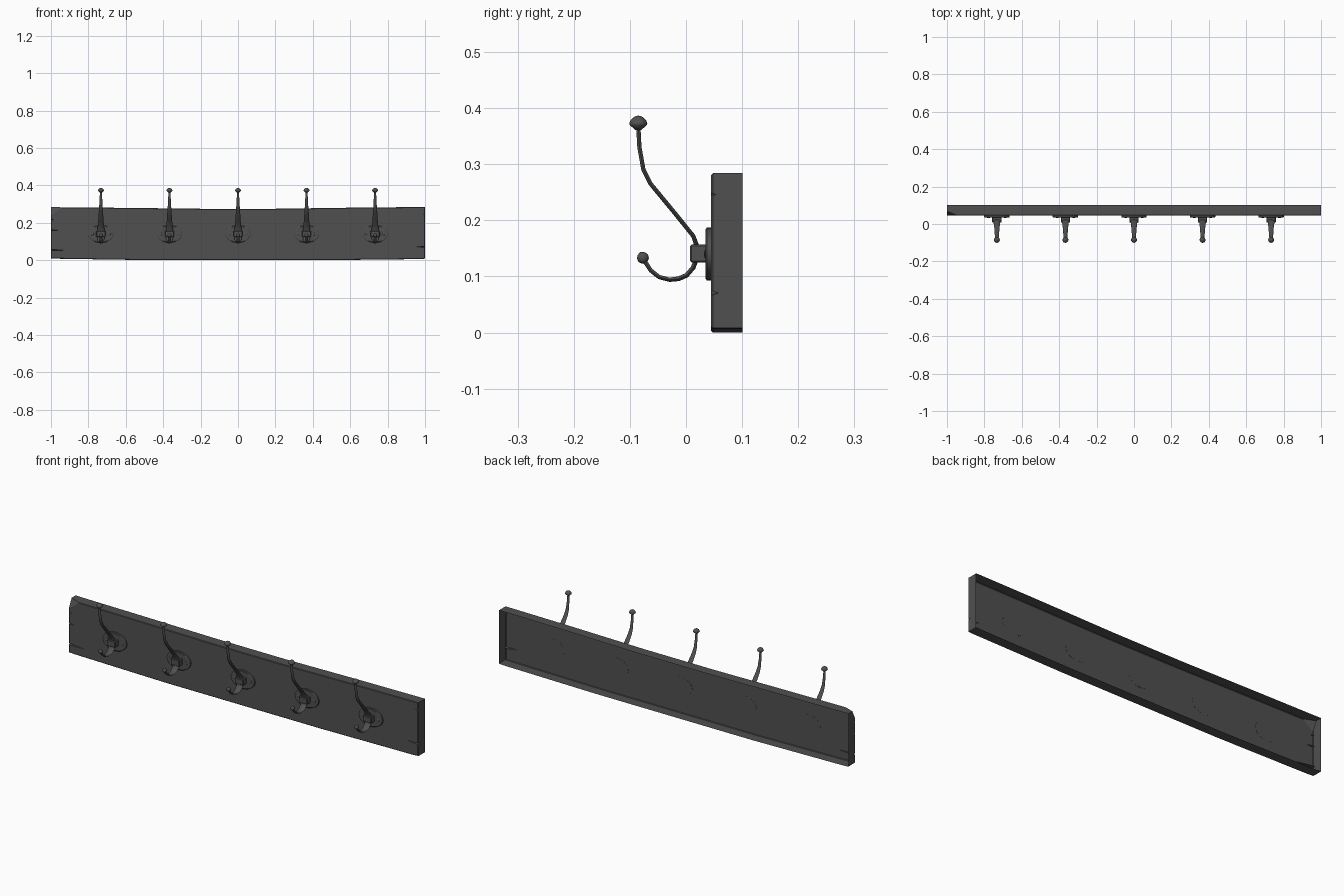
import bpy, bmesh, math
from mathutils import Vector

if "Cube" in bpy.data.objects:
    bpy.data.objects.remove(bpy.data.objects["Cube"])

dark = bpy.data.materials.new('dark_finish')
dark.diffuse_color = (0.08, 0.08, 0.08, 1)
dark.use_nodes = True
dark.node_tree.nodes["Principled BSDF"].inputs["Base Color"].default_value = dark.diffuse_color


def finish(bm, name, smooth=None):
    bmesh.ops.recalc_face_normals(bm, faces=bm.faces)
    me = bpy.data.meshes.new(name)
    bm.to_mesh(me)
    bm.free()
    me.materials.append(dark)
    ob = bpy.data.objects.new(name, me)
    bpy.context.collection.objects.link(ob)
    bpy.ops.object.select_all(action='DESELECT')
    ob.select_set(True)
    bpy.context.view_layer.objects.active = ob
    if smooth:
        bpy.ops.object.shade_smooth_by_angle(angle=math.radians(smooth))
    return ob


def sweep(name, x, path, sides=12, axis=None, smooth=40):
    """Elliptical rings along a path in the YZ plane; path = (y, z, half width, half thickness)."""
    bm = bmesh.new()
    rings = []
    for i, (y, z, w, t) in enumerate(path):
        a, b = path[max(i - 1, 0)], path[min(i + 1, len(path) - 1)]
        d = Vector(axis or (b[0] - a[0], b[1] - a[1])).normalized()
        ring = []
        for k in range(sides):
            ang = 2 * math.pi * k / sides
            s = math.sin(ang) * t
            ring.append(bm.verts.new((x + math.cos(ang) * w, y - d.y * s, z + d.x * s)))
        rings.append(ring)
    for r, q in zip(rings, rings[1:]):
        for k in range(sides):
            n = (k + 1) % sides
            bm.faces.new((r[k], r[n], q[n], q[k]))
    bm.faces.new(rings[0])
    bm.faces.new(rings[-1])
    return finish(bm, name, smooth)


def knob(name, x, base, d, profile):
    d = Vector(d).normalized()
    path = [(base[0] + d.x * h, base[1] + d.y * h, r, r) for h, r in profile]
    return sweep(name, x, path, 12, d, 50)


# Worn plank: slightly sagging outline, eased front edge, open back
FRONT, BACK = 0.045, 0.101
outline = [(-1, .01), (-.97, .008), (-.45, 0), (.45, 0), (.97, .006), (1, .008),
           (1, .284), (.95, .284), (.62, .281), (.2, .275), (-.2, .275), (-.62, .28),
           (-.95, .283), (-1, .284)]
bm = bmesh.new()
front = bm.faces.new([bm.verts.new((x, FRONT, z)) for x, z in outline])
ext = bmesh.ops.extrude_face_region(bm, geom=[front], use_keep_orig=True)
for v in ext['geom']:
    if isinstance(v, bmesh.types.BMVert):
        v.co.y = BACK
bmesh.ops.recalc_face_normals(bm, faces=bm.faces)
edges = [e for e in bm.edges if all(abs(v.co.y - FRONT) < 1e-5 for v in e.verts)]
bmesh.ops.bevel(bm, geom=edges, offset=0.003, segments=1, affect='EDGES')
board = finish(bm, 'board')


def carve(points):
    bm = bmesh.new()
    for p in points:
        bm.verts.new(p)
    bmesh.ops.convex_hull(bm, input=bm.verts[:])
    cutter = finish(bm, 'cutter')
    cutter.hide_render = True
    bpy.context.view_layer.objects.active = board
    mod = board.modifiers.new('cut', 'BOOLEAN')
    mod.operation = 'DIFFERENCE'
    mod.solver = 'EXACT'
    mod.object = cutter
    bpy.ops.object.modifier_apply(modifier=mod.name)
    bpy.data.objects.remove(cutter)


# Cracks in the board ends: side, height, length, tip rise, half height
for s, z, length, rise, h in [(-1, .16, .05, 0, .006), (-1, .055, .13, -.006, .006),
                              (-1, .215, .025, .002, .005),
                              (1, .07, .09, .006, .006), (1, .245, .025, .003, .005)]:
    carve([(s * 1.01, .04, z + h), (s * 1.01, .04, z - h), (s * 1.01, .06, z),
           (s * (1 - length), .04, z + rise)])

# Chipped top corner
carve([(-.91, .04, .296), (-1.01, .078, .296), (-1.01, .04, .22),
       (-1.01, .03, .296)])

# Open the back of the board
bm = bmesh.new()
bm.from_mesh(board.data)
bmesh.ops.delete(bm, geom=[f for f in bm.faces
                           if all(v.co.y > BACK - 1e-4 for v in f.verts)], context='FACES')
bm.to_mesh(board.data)
bm.free()

# Flattened strap of each hook, from the top tip down around the lower curl
strap = [(-.085, .366, .005, .004), (-.083, .33, .007, .004), (-.076, .291, .009, .004),
         (-.063, .265, .011, .004), (-.02, .213, .014, .004), (.013, .172, .018, .004),
         (.019, .155, .019, .0045), (.020, .136, .019, .0045), (.013, .116, .018, .0045),
         (.001, .102, .017, .0045), (-.013, .096, .015, .0045), (-.029, .094, .013, .004),
         (-.048, .099, .010, .004), (-.063, .111, .008, .004), (-.074, .128, .006, .004)]

for i in range(5):
    x = (i - 2) * 0.3665
    # Oval backplate
    sweep('backplate', x, [(.0455, .14, .068, .047), (.037, .14, .068, .047),
                           (.0345, .14, .064, .0435)], 24, (-1, 0), 30)
    for s in (-1, 1):
        sweep('screw', x + s * .045, [(.039, .14, .009, .009), (.034, .14, .008, .008),
                                      (.032, .14, .004, .004)], 10, (-1, 0))
    # Bracket block
    bm = bmesh.new()
    bmesh.ops.create_cube(bm, size=1)
    for v in bm.verts:
        v.co = (x + v.co.x * .05, .0225 + v.co.y * .031, .141 + v.co.z * .032)
    bmesh.ops.bevel(bm, geom=bm.edges[:], offset=.003, segments=1, affect='EDGES')
    finish(bm, 'bracket')
    sweep('hook', x, strap, 10)
    # Mushroom knob on top, small ball on the curl
    knob('top_knob', x, (-.085, .361), (0, 1),
         [(0, .005), (.009, .0155), (.012, .016), (.017, .014), (.0215, .010), (.0245, .005), (.0255, .001)])
    knob('lower_knob', x, (-.072, .125), (-.5, .87),
         [(0, .005), (.004, .009), (.008, .0105), (.013, .010), (.018, .0065), (.0205, .001)])
